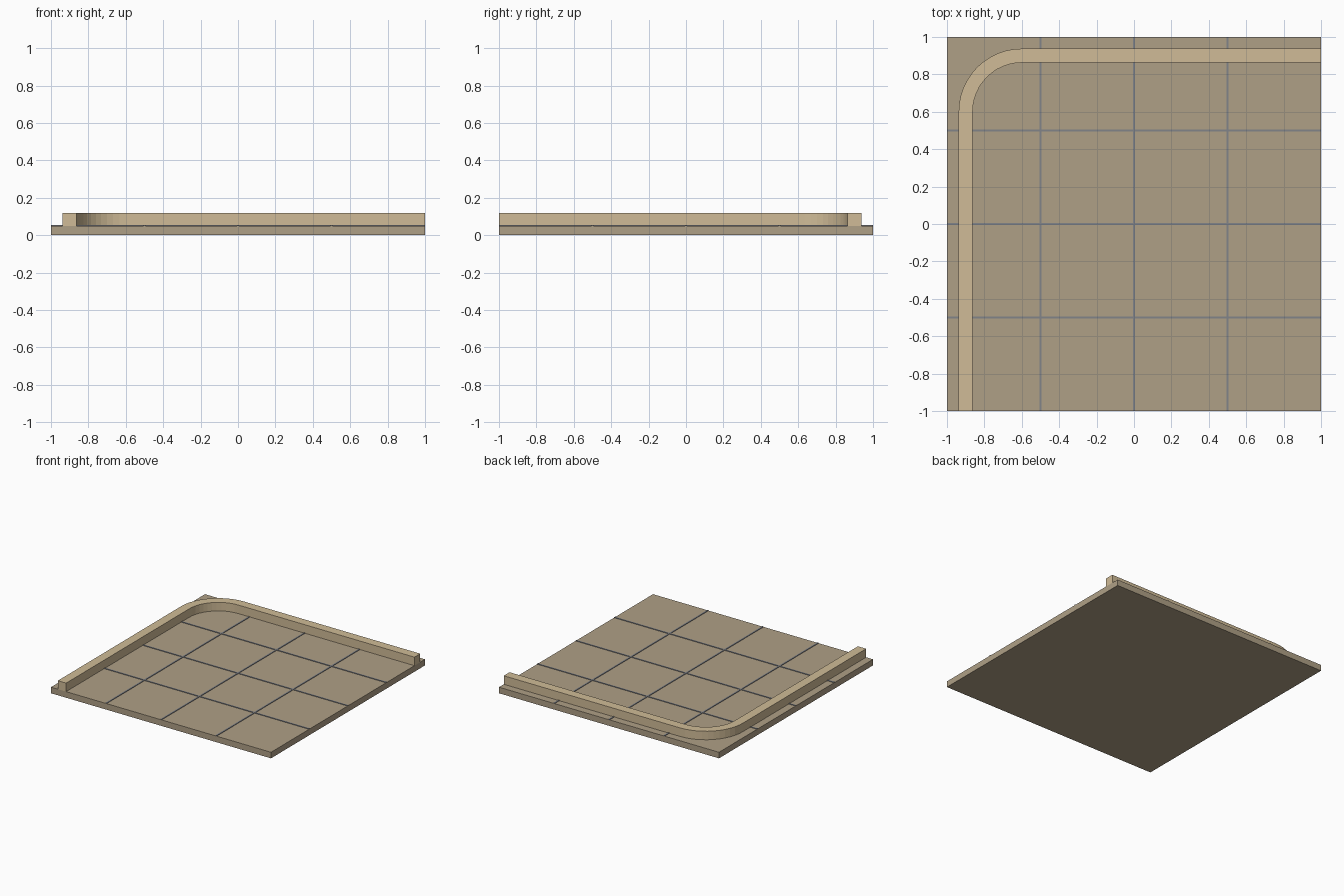
import bpy, bmesh, math

if "Cube" in bpy.data.objects:
    bpy.data.objects.remove(bpy.data.objects["Cube"])


def material(name, rgb):
    m = bpy.data.materials.new(name)
    m.diffuse_color = (*rgb, 1)
    m.use_nodes = True
    m.node_tree.nodes["Principled BSDF"].inputs["Base Color"].default_value = m.diffuse_color
    return m


def add_mesh(name, bm, mat):
    bmesh.ops.recalc_face_normals(bm, faces=bm.faces)
    me = bpy.data.meshes.new(name)
    bm.to_mesh(me)
    bm.free()
    me.materials.append(mat)
    ob = bpy.data.objects.new(name, me)
    bpy.context.collection.objects.link(ob)
    return ob


def box(name, size, centre, mat):
    bm = bmesh.new()
    bmesh.ops.create_cube(bm, size=1)
    bmesh.ops.scale(bm, vec=size, verts=bm.verts)
    bmesh.ops.translate(bm, vec=centre, verts=bm.verts)
    return add_mesh(name, bm, mat)


paving = material("paving", (0.43, 0.35, 0.24))
stone = material("kerb_stone", (0.63, 0.50, 0.31))
joint = material("joint", (0.22, 0.23, 0.25))

# Paved slab
box("slab", (2, 2, 0.05), (0, 0, 0.025), paving)

# Thin joint lines dividing the paving into four by four
for i, p in enumerate((-0.5, 0, 0.5)):
    box(f"joint_along_y_{i}", (0.012, 2, 0.004), (p, 0, 0.052), joint)
    box(f"joint_along_x_{i}", (2, 0.012, 0.004), (0, p, 0.052), joint)

# Kerb: rectangular section swept along two straights and a rounded corner
HALF, BOTTOM, TOP, STEPS = 0.0375, 0.05, 0.12, 12
CORNER, RADIUS = (-0.6, 0.6), 0.3


def section(bm, x, y, nx, ny):
    return [bm.verts.new((x + nx * d, y + ny * d, z)) for d, z in
            ((-HALF, BOTTOM), (HALF, BOTTOM), (HALF, TOP), (-HALF, TOP))]


bm = bmesh.new()
rings = [section(bm, CORNER[0] - RADIUS, -1, -1, 0)]
for k in range(STEPS + 1):
    a = math.pi - k * math.pi / 2 / STEPS
    c, s = math.cos(a), math.sin(a)
    rings.append(section(bm, CORNER[0] + RADIUS * c, CORNER[1] + RADIUS * s, c, s))
rings.append(section(bm, 1, CORNER[1] + RADIUS, 0, 1))
for r, q in zip(rings, rings[1:]):
    for j in range(4):
        n = (j + 1) % 4
        bm.faces.new((r[j], r[n], q[n], q[j]))
bm.faces.new(rings[0])
bm.faces.new(rings[-1])
add_mesh("kerb", bm, stone)
